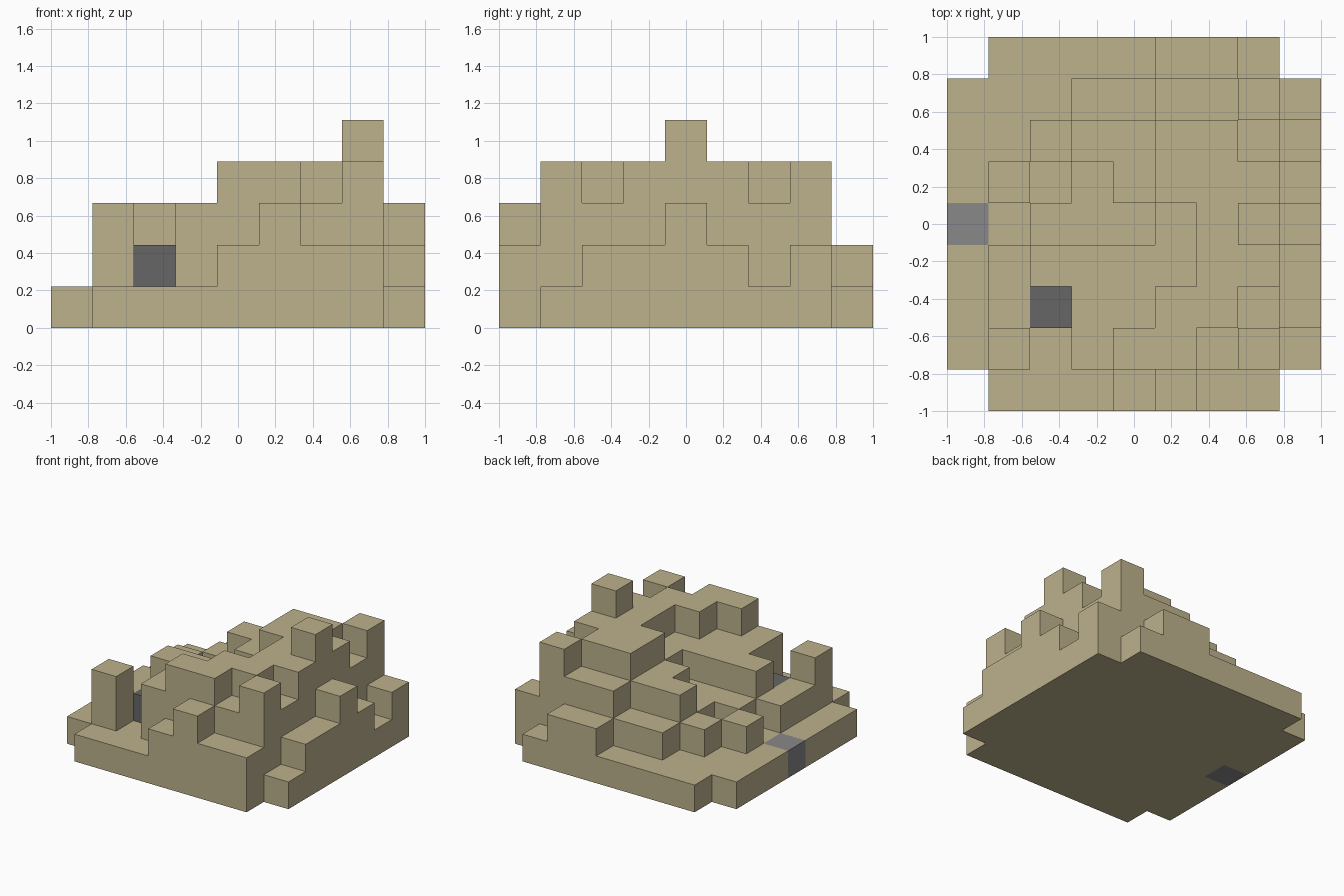
import bpy
import bmesh
import math
from mathutils import Vector

cube = bpy.data.objects.get("Cube")
if cube:
    bpy.data.objects.remove(cube, do_unlink=True)

# Block heights of the mound, front row first, columns along +x
ROWS = ("011123220", "131344341", "122334432",
        "123333442", "112223453", "121234442",
        "112334431", "111223342", "011112210")
COUNT = len(ROWS)
SIZE = 2 / COUNT

# Single stone blocks set in the sand: (column, row, level) -> material slot
STONES = {(0, 4, 0): 1, (2, 2, 1): 2}

DIRECTIONS = [Vector(sign * axis for axis in unit)
              for unit in ((1, 0, 0), (0, 1, 0), (0, 0, 1)) for sign in (1, -1)]


def make_material(name, color):
    mat = bpy.data.materials.new(name)
    mat.use_nodes = True
    mat.diffuse_color = (*color, 1)
    bsdf = mat.node_tree.nodes["Principled BSDF"]
    bsdf.inputs["Base Color"].default_value = (*color, 1)
    bsdf.inputs["Roughness"].default_value = 0.9
    return mat


def is_solid(i, j, k):
    return 0 <= i < COUNT and 0 <= j < COUNT and 0 <= k < int(ROWS[j][i])


def add_face(bm, center, normal, slot):
    """Add one block side facing along the normal."""
    u = Vector((normal.y, normal.z, normal.x))
    v = normal.cross(u)
    mid = center + normal / 2
    corners = [mid + (a * u + b * v) / 2
               for a, b in ((-1, -1), (1, -1), (1, 1), (-1, 1))]
    face = bm.faces.new([bm.verts.new(c * SIZE) for c in corners])
    face.material_index = slot


materials = [make_material("sand", (0.509, 0.445, 0.266)),
             make_material("light stone", (0.246, 0.246, 0.246)),
             make_material("dark stone", (0.133, 0.133, 0.133))]

# Outer skin of the stepped mound
bm = bmesh.new()
for j, row in enumerate(ROWS):
    for i, height in enumerate(row):
        for k in range(int(height)):
            center = Vector((i + 0.5 - COUNT / 2, j + 0.5 - COUNT / 2, k + 0.5))
            for d in DIRECTIONS:
                if not is_solid(i + int(d.x), j + int(d.y), k + int(d.z)):
                    add_face(bm, center, d, STONES.get((i, j, k), 0))

# Weld the blocks and merge flat areas of one colour
bmesh.ops.remove_doubles(bm, verts=bm.verts[:], dist=SIZE / 100)
bmesh.ops.dissolve_limit(bm, angle_limit=math.radians(1), verts=bm.verts[:],
                         edges=bm.edges[:], delimit={'MATERIAL'})
mesh = bpy.data.meshes.new("block_mound")
bm.to_mesh(mesh)
bm.free()
for mat in materials:
    mesh.materials.append(mat)
mound = bpy.data.objects.new("block_mound", mesh)
bpy.context.collection.objects.link(mound)
